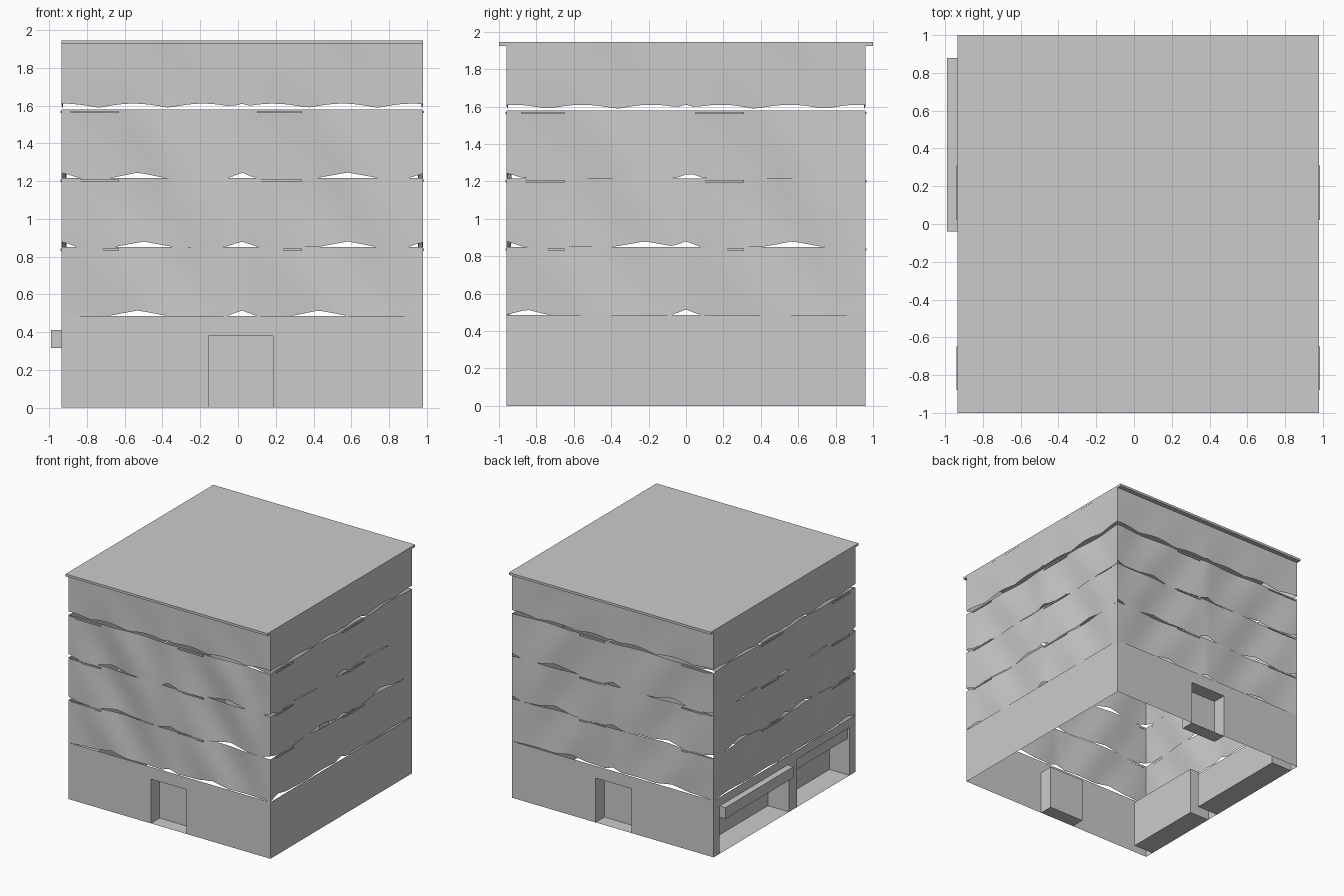
import bpy, bmesh, math
from mathutils import Vector

if "Cube" in bpy.data.objects:
    bpy.data.objects.remove(bpy.data.objects["Cube"], do_unlink=True)

# Single plain grey
grey = bpy.data.materials.new("plain grey")
grey.use_nodes = True
GREY = (0.6, 0.6, 0.6, 1)
grey.diffuse_color = GREY
grey.node_tree.nodes["Principled BSDF"].inputs["Base Color"].default_value = GREY

X0, X1, Y0, Y1, TOP = -0.935, 0.98, -0.96, 0.96, 1.945
SPAN = {"front": (X0, X1), "back": (X0, X1), "left": (Y0, Y1), "right": (Y0, Y1)}


def point(side, u, d, z):
    """u runs along the wall, d is the depth inward from the wall plane."""
    return Vector({"front": (u, Y0 + d, z), "back": (u, Y1 - d, z),
                   "left": (X1 - d, u, z), "right": (X0 + d, u, z)}[side])


def finish(bm, name, smooth=False):
    mesh = bpy.data.meshes.new(name)
    bm.to_mesh(mesh)
    bm.free()
    mesh.materials.append(grey)
    obj = bpy.data.objects.new(name, mesh)
    bpy.context.collection.objects.link(obj)
    if smooth:
        bpy.ops.object.select_all(action="DESELECT")
        obj.select_set(True)
        bpy.context.view_layer.objects.active = obj
        bpy.ops.object.shade_smooth_by_angle(angle=math.radians(30))
    return obj


def box(name, lo, hi):
    bm = bmesh.new()
    bmesh.ops.create_cube(bm, size=1)
    for v in bm.verts:
        v.co = [lo[i] + (v.co[i] + 0.5) * (hi[i] - lo[i]) for i in range(3)]
    return finish(bm, name)


def quad(bm, pts, toward):
    """Add a face whose normal looks at the given point."""
    f = bm.faces.new([bm.verts.new(p) for p in pts])
    f.normal_update()
    if f.normal.dot(toward - f.calc_center_median()) < 0:
        f.normal_flip()


def ground_wall(side, top, openings):
    """Flat ground floor wall with recessed openings (start, end, height, depth)."""
    bm = bmesh.new()
    a, b = SPAN[side]
    out = point(side, 0, -9, top / 2)

    def panel(u0, u1, z0, z1):
        quad(bm, [point(side, u, 0, z) for u, z in
                  ((u0, z0), (u1, z0), (u1, z1), (u0, z1))], out)

    at = a
    for u0, u1, h, depth in openings:
        panel(at, u0, 0, top)
        panel(u0, u1, h, top)
        mouth = point(side, (u0 + u1) / 2, 0, h / 2)
        quad(bm, [point(side, u, depth, z) for u, z in
                  ((u0, 0), (u1, 0), (u1, h), (u0, h))], mouth)
        for u in (u0, u1):
            quad(bm, [point(side, u, d, z) for d, z in
                      ((0, 0), (depth, 0), (depth, h), (0, h))], mouth)
        for z in (0, h):
            quad(bm, [point(side, u, d, z) for u, d in
                      ((u0, 0), (u1, 0), (u1, depth), (u0, depth))], mouth)
        at = u1
    panel(at, b, 0, top)
    bmesh.ops.remove_doubles(bm, verts=bm.verts, dist=0.0001)
    finish(bm, side + "_ground_wall")


def wavy_wall(side, tier, z0, z1, gaps):
    """Rippled storey panel; gaps (centre, half width) lift its lower edge."""
    bm = bmesh.new()
    a, b = SPAN[side]
    cols, rows = 48, 6
    grid = []
    for j in range(rows + 1):
        line = []
        for i in range(cols + 1):
            s = i / cols
            u = a + (b - a) * s
            t = (2 * s) % 1          # two panels meet in a fold at the middle
            lift = max([0] + [1 - abs(u - c) / w for c, w in gaps]) * 0.03
            if tier == 3:
                lift = 0.008 + 0.022 * max(lift / 0.03, abs(math.sin(u * 8.5)))
            v = j / rows
            z = z0 + lift + (z1 - z0 - lift) * v
            d = 0.016 * math.sin(math.pi * t) * (
                1 + 0.7 * math.sin(3 * math.pi * t + 2 * tier + 3 * v))
            if tier == 3:
                d *= 0.5 * (1 - v)
            line.append(bm.verts.new(point(side, u, d, z)))
        grid.append(line)
    out = point(side, 0, -9, z0)
    for j in range(rows):
        for i in range(cols):
            f = bm.faces.new((grid[j][i], grid[j][i + 1],
                              grid[j + 1][i + 1], grid[j + 1][i]))
            f.normal_update()
            if f.normal.dot(out) < 0:
                f.normal_flip()
    finish(bm, f"{side}_storey_wall_{tier + 1}", smooth=True)


# Ground floor: doors front and back, two shopfronts on the right side
door = [(-0.155, 0.185, 0.38, 0.12)]
shops = [(-0.88, -0.17, 0.41, 0.19), (-0.06, 0.88, 0.31, 0.2)]
for side, openings in (("front", door), ("back", door), ("left", []), ("right", shops)):
    ground_wall(side, 0.485, openings)

# Upper storeys
levels = (0.485, 0.85, 1.215, 1.58, TOP)
gaps_x = ([(-0.53, 0.16), (0.02, 0.08), (0.43, 0.15)],
          [(-0.93, 0.08), (-0.5, 0.16), (0.02, 0.09), (0.58, 0.16), (0.97, 0.06)],
          [(-0.93, 0.09), (-0.53, 0.15), (0.02, 0.07), (0.58, 0.17), (0.97, 0.05)],
          [(-0.93, 0.08), (0.02, 0.08)])
gaps_y = ([(-0.85, 0.12), (0, 0.08)],
          [(-0.96, 0.09), (-0.22, 0.17), (0, 0.08), (0.57, 0.16)],
          [(-0.96, 0.1), (0.02, 0.08)],
          [(-0.96, 0.08), (0, 0.08)])
for side in SPAN:
    gaps = gaps_x if side in ("front", "back") else gaps_y
    for tier in range(4):
        wavy_wall(side, tier, levels[tier], levels[tier + 1], gaps[tier])

# Thin ledges just below the storey joints
for side in SPAN:
    spans = ((-0.92, -0.63), (0.1, 0.34)) if side in ("front", "back") else ((-0.88, -0.65), (0.02, 0.31))
    for level in levels[1:4]:
        for k, (u0, u1) in enumerate(spans):
            p, q = point(side, u0, -0.004, level - 0.02), point(side, u1, 0.004, level - 0.008)
            box(f"{side}_ledge_{level}_{k}", [min(c) for c in zip(p, q)], [max(c) for c in zip(p, q)])

# Roof slab overhanging front and back
box("roof", (X0, -1, 1.925), (X1, 1, TOP))
# Projecting fascia over one shopfront, recessed fascia in the other
box("shop_fascia", (-0.99, -0.04, 0.315), (X0, 0.88, 0.41))
box("recessed_fascia", (X0 + 0.02, -0.88, 0.31), (X0 + 0.06, -0.17, 0.41))
